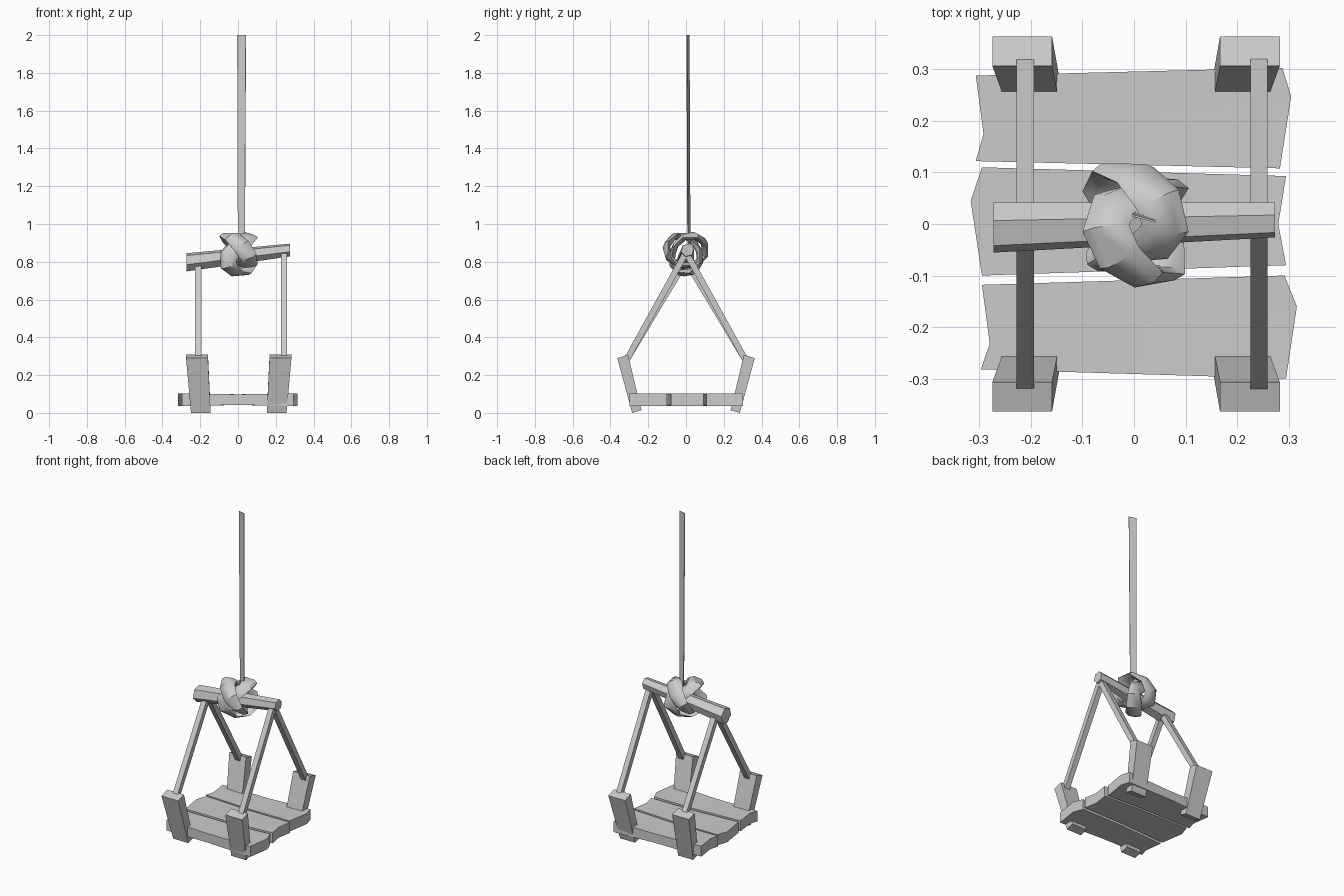
import bpy, bmesh
from math import sin, cos, pi, radians
from mathutils import Vector

cube = bpy.data.objects.get("Cube")
if cube:
    bpy.data.objects.remove(cube, do_unlink=True)

grey = bpy.data.materials.new("plain_grey")
grey.use_nodes = True
grey.diffuse_color = (0.6, 0.6, 0.6, 1)
grey.node_tree.nodes["Principled BSDF"].inputs["Base Color"].default_value = (0.6, 0.6, 0.6, 1)


def finish(name, bm, smooth=False):
    """Turn a bmesh into a named, coloured object."""
    bmesh.ops.recalc_face_normals(bm, faces=bm.faces)
    mesh = bpy.data.meshes.new(name)
    bm.to_mesh(mesh)
    bm.free()
    mesh.materials.append(grey)
    ob = bpy.data.objects.new(name, mesh)
    bpy.context.collection.objects.link(ob)
    if smooth:
        bpy.ops.object.select_all(action="DESELECT")
        ob.select_set(True)
        bpy.context.view_layer.objects.active = ob
        bpy.ops.object.shade_smooth_by_angle(angle=radians(40))
    return ob


def loft(name, rings, closed=False, smooth=False):
    """Skin a list of point rings, capped unless the path is closed."""
    bm = bmesh.new()
    vs = [[bm.verts.new(p) for p in ring] for ring in rings]
    n = len(vs[0])
    pairs = list(zip(vs, vs[1:])) + ([(vs[-1], vs[0])] if closed else [])
    for a, b in pairs:
        for i in range(n):
            j = (i + 1) % n
            bm.faces.new((a[i], a[j], b[j], b[i]))
    if not closed:
        bm.faces.new(vs[0])
        bm.faces.new(vs[-1])
    return finish(name, bm, smooth)


# Seat planks with notched or pointed ends, slightly thinner at mid length
planks = {
    "front_plank": ([(-.297, -.282), (-.28, -.232), (-.295, -.118)],
                    [(.295, -.3), (.316, -.16), (.292, -.1)]),
    "middle_plank": ([(-.295, -.1), (-.317, .045), (-.295, .11)],
                     [(.295, -.08), (.28, 0), (.295, .093)]),
    "back_plank": ([(-.307, .122), (-.292, .175), (-.307, .288)],
                   [(.283, .108), (.305, .247), (.288, .303)]),
}
for name, (left, right) in planks.items():
    mid = [((a[0] + b[0]) / 2, (a[1] + b[1]) / 2) for a, b in zip(left, right)]
    loft(name, [[(x, y, .07 - h) for x, y in row] + [(x, y, .07 + h) for x, y in reversed(row)]
                for row, h in ((left, .033), (mid, .028), (right, .033))])

# Splayed corner posts and the thin rods rising to the crossbar
for side, sx, post_x, rod_x, top_z in (("left", 1, .225, .243, .85), ("right", -1, .217, -.211, .805)):
    for end, sy in (("front", -1), ("back", 1)):
        rings = []
        for x, half, outer, inner in ((post_x - .02, .052, (.285, 0), (.236, .014)),
                                      (post_x, .058, (.364, .29), (.307, .308))):
            rings.append([(sx * (x + s * half), sy * y, z)
                          for s, (y, z) in ((-1, outer), (1, outer), (1, inner), (-1, inner))])
        loft(f"{end}_{side}_post", rings)

        low, high = Vector((rod_x, sy * .312, .285)), Vector((rod_x, 0, top_z))
        across = (high - low).cross(Vector((1, 0, 0))).normalized() * .016
        wide = Vector((.0165, 0, 0))
        loft(f"{end}_{side}_rod", [[p + wide + across, p - wide + across,
                                    p - wide - across, p + wide - across] for p in (low, high)])

# Tapered six-sided crossbar
loft("crossbar", [[(x, y + r * cos(k * pi / 3 + .25), z + r * sin(k * pi / 3 + .25)) for k in range(6)]
                  for x, y, z, r in ((-.273, -.007, .797, .05), (.274, .008, .862, .035))])

# Knot: a flat band wound twice around the crossbar, crossing over itself
CENTRE = Vector((.003, 0, .848))
STEPS = 22


def knot_point(t):
    r = .086 + .024 * cos(1.5 * t)
    a = t + radians(30)
    return CENTRE + Vector((.058 * sin(1.5 * t), r * cos(a), r * sin(a)))


rings = []
for i in range(STEPS):
    t = 4 * pi * i / STEPS
    p = knot_point(t)
    tangent = (knot_point(t + .01) - knot_point(t - .01)).normalized()
    radial = Vector((0, p.y - CENTRE.y, p.z - CENTRE.z)).normalized()
    width = tangent.cross(radial).normalized()
    thick = width.cross(tangent)
    rings.append([p + width * u + thick * v for u, v in
                  ((.046, 0), (.024, .016), (-.024, .016), (-.046, 0), (-.024, -.014), (.024, -.014))])
loft("knot", rings, closed=True, smooth=True)

# Hanging rope: a thin upright strip, turned a little
off = Vector((.0006, .0018, 0))
strip = [(Vector((.0, .022, .86)), Vector((.036, .009, .86))),
         (Vector((-.004, .017, 2)), Vector((.042, .004, 2)))]
loft("hanging_rope", [[a - off, b - off, b + off, a + off] for a, b in strip])
